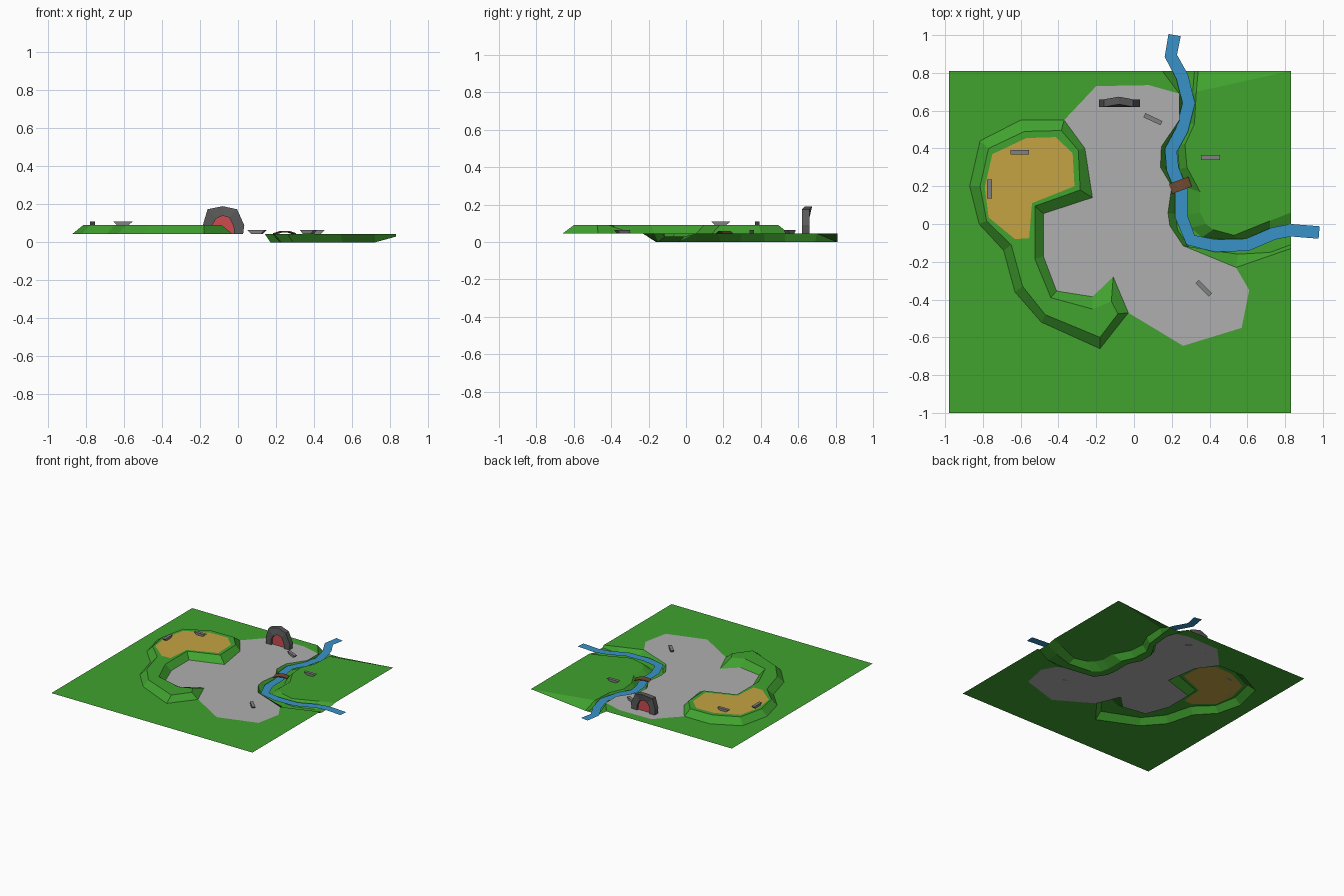
import bpy, bmesh, math
from mathutils import Vector
from mathutils.geometry import tessellate_polygon

if "Cube" in bpy.data.objects:
    bpy.data.objects.remove(bpy.data.objects["Cube"])

G, H = 0.045, 0.09            # ground level, hilltop level


def material(name, r, g, b):
    m = bpy.data.materials.new(name)
    m.diffuse_color = (r, g, b, 1)
    m.use_nodes = True
    m.node_tree.nodes["Principled BSDF"].inputs["Base Color"].default_value = m.diffuse_color
    return m


GREEN = material("grass", 0.052, 0.36, 0.028)
STONE = material("paving", 0.43, 0.43, 0.43)
SAND = material("sand", 0.56, 0.37, 0.055)
WATER = material("water", 0.04, 0.29, 0.58)
WOOD = material("wood", 0.17, 0.07, 0.03)
DARK = material("dark_stone", 0.1, 0.1, 0.1)
BLOCK = material("block_stone", 0.22, 0.22, 0.22)
RED = material("red_door", 0.6, 0.07, 0.08)


def build(name, faces, mat, upward=True):
    """Mesh from lists of 3D points; terrain faces are turned to look up."""
    bm = bmesh.new()
    for pts in faces:
        bm.faces.new([bm.verts.new(p) for p in pts])
    bmesh.ops.remove_doubles(bm, verts=bm.verts, dist=1e-5)
    bm.normal_update()
    if upward:
        for f in bm.faces:
            if f.normal.z < 0:
                f.normal_flip()
    else:
        bmesh.ops.recalc_face_normals(bm, faces=bm.faces)
    me = bpy.data.meshes.new(name)
    bm.to_mesh(me)
    bm.free()
    me.materials.append(mat)
    ob = bpy.data.objects.new(name, me)
    bpy.context.collection.objects.link(ob)
    return ob


def at(pts, z):
    return [Vector((p[0], p[1], z)) for p in pts]


def fill(*loops):
    """Triangles filling a concave outline, later loops being holes."""
    flat = [p for l in loops for p in l]
    return [[flat[i] for i in t] for t in tessellate_polygon(loops)]


def strip(a, b, closed=False):
    n = len(a)
    return [[a[i], a[(i + 1) % n], b[(i + 1) % n], b[i]]
            for i in range(n if closed else n - 1)]


# Stream channel edges: left top, left floor, right floor, right top
left = at([(.15, .81), (.24, .69), (.24, .55), (.145, .41), (.14, .30), (.20, .20),
           (.18, .06), (.19, -.01), (.26, -.115), (.54, -.23), (.72, -.168), (.83, -.13)], G)
floor_l = at([(.22, .81), (.26, .69), (.245, .53), (.17, .40), (.17, .29), (.22, .19),
              (.22, .05), (.23, -.03), (.29, -.12), (.55, -.16), (.72, -.15), (.83, -.11)], 0)
floor_r = at([(.32, .81), (.31, .69), (.29, .53), (.23, .42), (.24, .29), (.285, .19),
              (.285, .05), (.30, -.02), (.36, -.07), (.56, -.09), (.72, -.04), (.83, -.01)], 0)
right = at([(.34, .81), (.33, .70), (.32, .53), (.27, .42), (.28, .30), (.35, .17),
            (.35, .06), (.38, 0), (.42, -.03), (.53, -.06), (.72, .017), (.83, .06)], G)
right[0].z = 0
floor_l[-1].z = floor_r[-1].z = 0.03
build("stream_banks", strip(left, floor_l) + strip(floor_l, floor_r)
      + strip(floor_r, right), GREEN)

# Hill outlines: outer side, then inner side facing the plaza
outer = at([(-.37, .55), (-.60, .55), (-.815, .44), (-.87, .20), (-.82, 0), (-.69, -.14),
            (-.63, -.36), (-.49, -.52), (-.18, -.66), (-.03, -.47)], G)
inner = at([(-.11, -.28), (-.22, -.385), (-.41, -.355), (-.48, -.17),
            (-.48, .055), (-.22, .14), (-.26, .40)], G)
top = at([(-.385, .495), (-.58, .49), (-.77, .40), (-.815, .20), (-.78, .015), (-.65, -.11),
          (-.59, -.33), (-.47, -.48), (-.18, -.60), (-.085, -.475), (-.12, -.41), (-.22, -.45),
          (-.44, -.39), (-.525, -.185), (-.525, .095), (-.285, .18), (-.295, .39)], H)
sand = at([(-.57, .455), (-.415, .46), (-.325, .375), (-.315, .20), (-.54, .11),
           (-.555, -.075), (-.63, -.08), (-.77, .035), (-.79, .195), (-.75, .37)], H)
build("hill", strip(outer + inner, top, True) + fill(top, sand), GREEN)
build("hilltop_sand", fill(sand), SAND)

# Plaza and surrounding grass
north = at([(-.20, .73), (.08, .735)], G)
south = at([(.61, -.35), (.57, -.55), (.26, -.645)], G)
build("plaza", fill([outer[0]] + north + left[1:10] + south + [outer[-1]] + inner), STONE)
square = at([(-.98, .81), (-.98, -1), (.83, -1)], G)
build("grass_field", fill(square + [left[11], left[10], left[9]] + south + outer[::-1]
                          + north + [left[1], left[0]]), GREEN)
corner = Vector((.83, .81, G))
build("far_bank_field", fill(right[1:] + [corner]) + [[right[0], right[1], corner]], GREEN)

# Water ribbon
path = at([(.215, 1.0), (.195, .89), (.255, .78), (.29, .64), (.255, .50), (.195, .39),
           (.205, .29), (.25, .18), (.25, .04), (.30, -.085), (.43, -.115), (.60, -.11),
           (.74, -.05), (.83, -.033), (.98, -.045)], 0.037)
side_a, side_b = [], []
for i, p in enumerate(path):
    d = (path[min(i + 1, len(path) - 1)] - path[max(i - 1, 0)]).normalized()
    n = Vector((-d.y, d.x, 0)) * 0.033
    side_a.append(p + n)
    side_b.append(p - n)
build("river", strip(side_a, side_b), WATER)


def prism(front, back):
    return strip(front, back, True) + [front, back]


# Arched wooden bridge
arc = [(-.055, .048), (-.02, .059), (.02, .059), (.055, .048)]
prof = arc + [(x, z - .006) for x, z in arc[::-1]]
bridge = build("bridge", prism([Vector((x, -.028, z)) for x, z in prof],
                               [Vector((x, .028, z)) for x, z in prof]), WOOD, False)
bridge.location = (.245, .205, 0)
bridge.rotation_euler.z = math.radians(20)

# Stone arch gateway, crown leaning back
ring_out = [(-.18, G), (-.185, .09), (-.16, .174), (-.08, .19), (-.005, .174), (.033, .09), (.027, G)]
ring_in = [(-.135, G), (-.135, .09), (-.115, .125), (-.08, .14), (-.045, .13), (-.023, .085), (-.02, G)]


def arch(pts, y):
    return [Vector((x, y + (.014 if z > .18 else 0), z)) for x, z in pts]


fo, bo = arch(ring_out, .62), arch(ring_out, .66)
fi, bi = arch(ring_in, .62), arch(ring_in, .66)
ends = [[a[k] for a in (fo, bo, bi, fi)] for k in (0, -1)]
build("gateway", strip(fo, bo) + strip(fi, bi) + strip(fo, fi) + strip(bo, bi) + ends, DARK, False)
build("gate_door", prism(arch(ring_in, .636), arch(ring_in, .644)), RED, False)

# Low blocks with tapered undersides: x, y, base height, turn
for i, (x, y, z, turn) in enumerate([(-.605, .38, H, 0), (-.765, .185, H, 90), (.10, .555, G, -25),
                                     (.37, -.34, G, -45), (.405, .352, G, 0)]):
    prof = [(-.03, 0), (.03, 0), (.05, .019), (-.05, .019)]
    b = build(f"block_{i + 1}", prism([Vector((u, -.012, w)) for u, w in prof],
                                      [Vector((u, .012, w)) for u, w in prof]), BLOCK, False)
    b.location = (x, y, z)
    b.rotation_euler.z = math.radians(turn)
